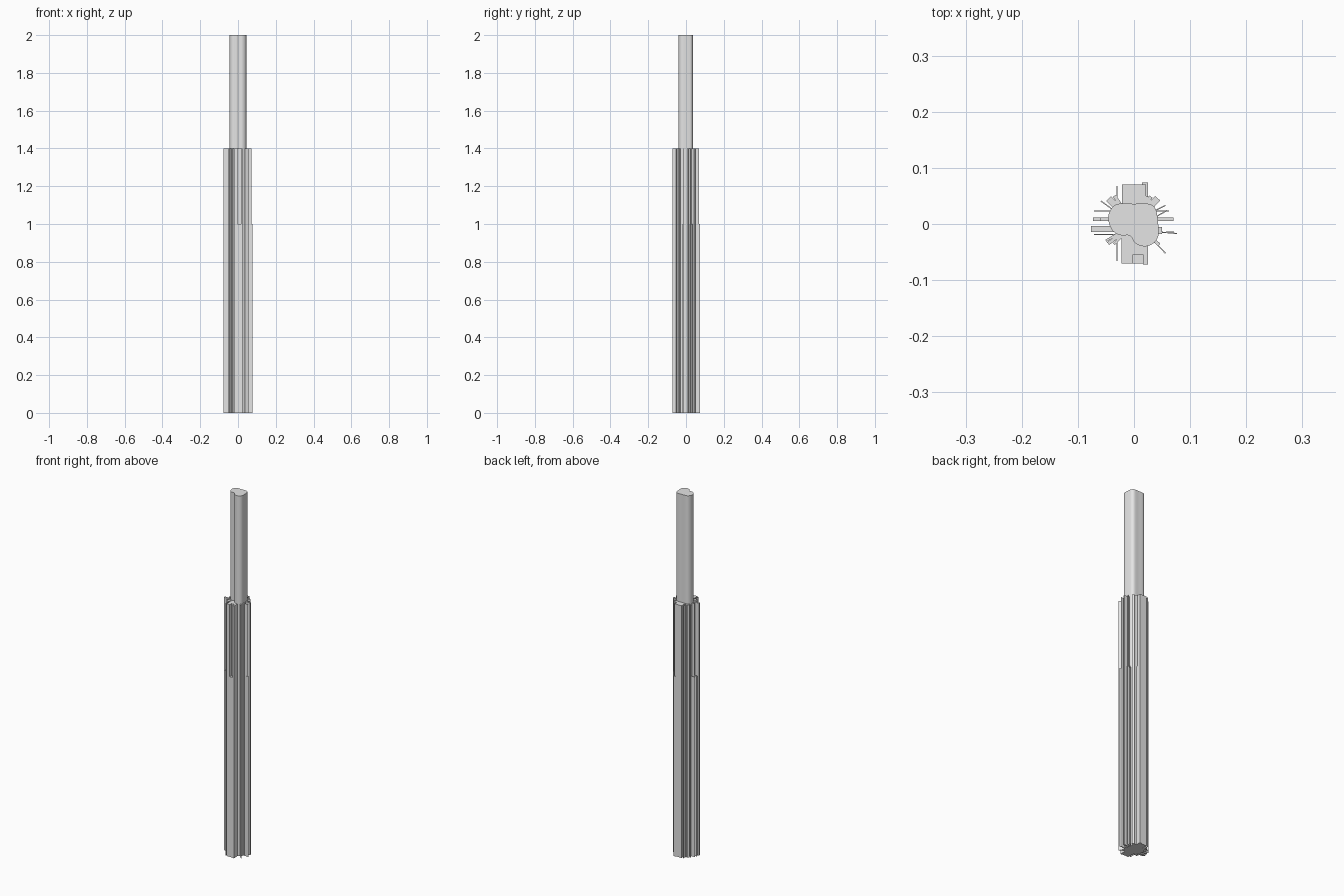
import bpy, bmesh, math
from mathutils import Vector

cube = bpy.data.objects.get("Cube")
if cube:
    bpy.data.objects.remove(cube, do_unlink=True)

grey = bpy.data.materials.new("light_grey")
grey.use_nodes = True
grey.diffuse_color = (0.78, 0.78, 0.78, 1)
grey.node_tree.nodes["Principled BSDF"].inputs["Base Color"].default_value = (0.78, 0.78, 0.78, 1)

LOW, MID, TOP = 1.0, 1.4, 2.0


def prism(name, outline, height):
    """Extrude a plan outline from the ground to a height."""
    bm = bmesh.new()
    face = bm.faces.new([bm.verts.new((x, y, 0)) for x, y in outline])
    up = bmesh.ops.extrude_face_region(bm, geom=[face])
    bmesh.ops.translate(bm, vec=(0, 0, height),
                        verts=[g for g in up["geom"] if isinstance(g, bmesh.types.BMVert)])
    bmesh.ops.recalc_face_normals(bm, faces=bm.faces)
    mesh = bpy.data.meshes.new(name)
    bm.to_mesh(mesh)
    bm.free()
    mesh.materials.append(grey)
    obj = bpy.data.objects.new(name, mesh)
    bpy.context.collection.objects.link(obj)
    return obj


def block(name, x0, x1, y0, y1, height):
    return prism(name, [(x0, y0), (x1, y0), (x1, y1), (x0, y1)], height)


def fin(name, start, end, width, height):
    """Straight upright plate between two plan points."""
    a, b = Vector(start), Vector(end)
    side = (b - a).normalized().orthogonal() * width / 2
    return prism(name, [a - side, b - side, b + side, a + side], height)


def smooth_loop(points, steps=4):
    """Rounded closed outline through the points."""
    pts = [Vector(p) for p in points]
    n, out = len(pts), []
    for i in range(n):
        a, b, c, d = (pts[(i + k) % n] for k in (-1, 0, 1, 2))
        for s in range(steps):
            t = s / steps
            out.append(b + (c - a) * t / 2 + (a * 2 - b * 5 + c * 4 - d) * t * t / 2
                       + (b * 3 - a - c * 3 + d) * t ** 3 / 2)
    return out


# Tall core with two merged round lobes
core = prism("tower_core", smooth_loop([
    (-.028, .036), (-.04, .028), (-.046, .013), (-.043, -.003), (-.036, -.014),
    (-.024, -.02), (-.007, -.021), (.002, -.034), (.018, -.04), (.032, -.036),
    (.041, -.027), (.044, -.013), (.041, .018), (.037, .029), (.026, .036),
    (0, .036)]), TOP)
bpy.context.view_layer.objects.active = core
core.select_set(True)
bpy.ops.object.shade_smooth_by_angle(angle=math.radians(30))

# Broad bays at the back and front
block("back_bay", -.021, .021, 0, .07, MID)
block("back_bay_corner", .014, .025, 0, .074, LOW)
block("back_bay_side", .014, .025, 0, .05, MID)
block("front_bay_inner", -.022, .025, -.054, 0, MID)
block("front_bay_outer", -.022, -.002, -.07, -.05, MID)
block("front_bay_edge", .016, .025, -.072, -.05, MID)
block("front_bay_step", -.002, .016, -.07, -.05, LOW)

# Side piers
block("west_pier_back", -.06, 0, .005, .012, MID)
block("west_pier_back_step", -.073, -.055, .005, .012, LOW)
block("west_pier_front", -.077, 0, -.014, -.004, MID)
block("east_pier_back", 0, .07, .005, .012, MID)
block("east_pier_front", 0, .05, -.018, -.005, MID)

# Diagonal buttresses: plan end point, width
for i, (x, y, w) in enumerate([
        (-.045, .045, .012), (-.035, .05, .006), (.042, .046, .012), (.03, .049, .007),
        (-.05, -.03, .004), (-.046, -.035, .006), (-.036, -.036, .005), (.045, -.037, .006)]):
    fin(f"buttress_{i + 1}", (x * .3, y * .3), (x, y), w, MID)

# Thin plates: start, end, height
for i, (a, b, h) in enumerate([
        ((-.03, .023), (-.071, .023), LOW), ((-.03, -.019), (-.071, -.019), LOW),
        ((.03, .023), (.062, .023), LOW), ((.03, .008), (.059, .024), MID),
        ((.02, -.012), (.077, -.017), LOW), ((.02, -.017), (.071, -.014), MID),
        ((.03, -.025), (.056, -.052), MID), ((-.03, .02), (-.059, .041), MID),
        ((-.03, .02), (-.03, .068), MID), ((-.03, -.01), (-.03, -.066), MID),
        ((.03, .02), (.056, .033), LOW)]):
    fin(f"thin_fin_{i + 1}", a, b, .002, h)
